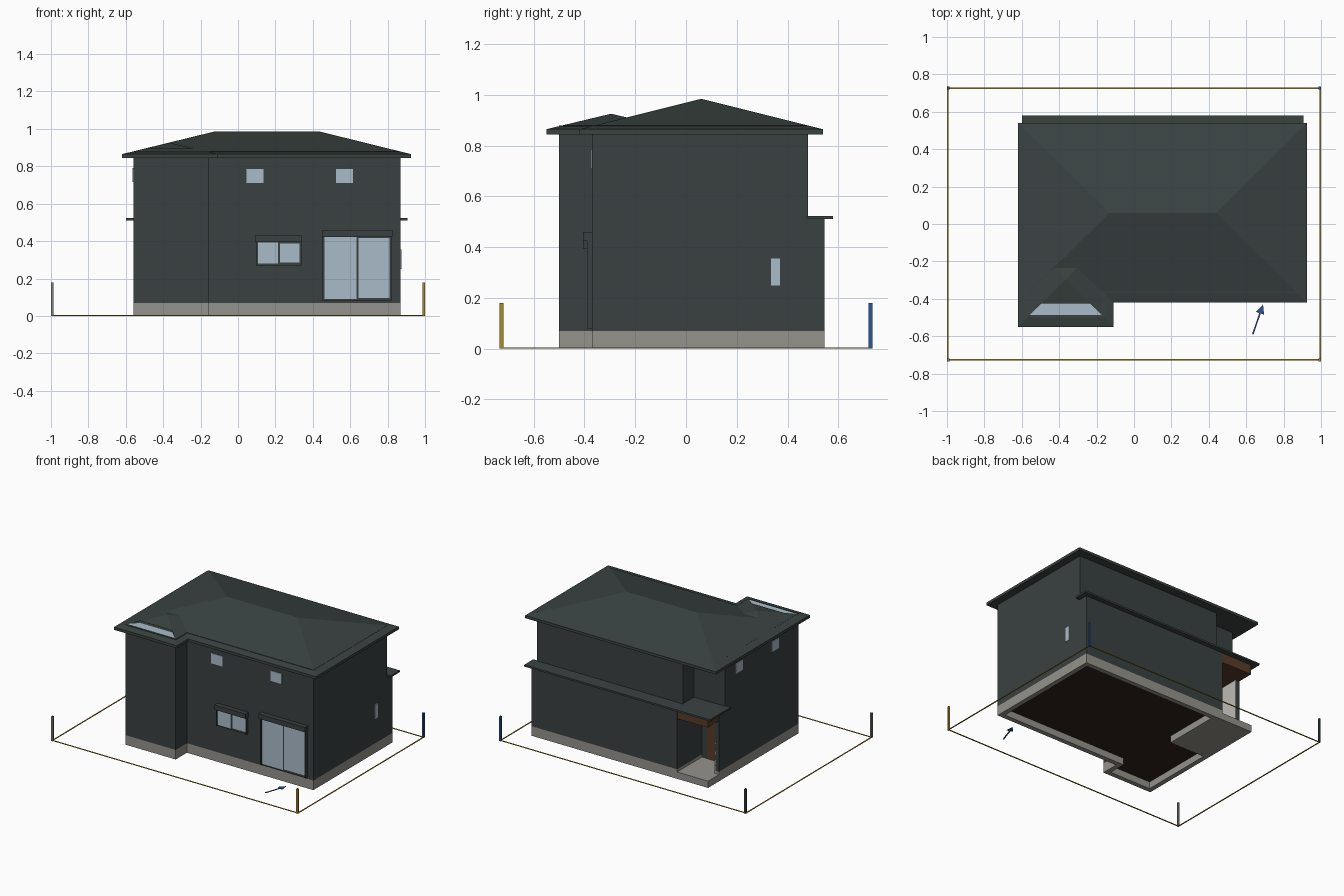
import bpy, bmesh
from mathutils import Vector

cube = bpy.data.objects.get("Cube")
if cube:
    bpy.data.objects.remove(cube)


def material(name, r, g, b):
    m = bpy.data.materials.new(name)
    m.use_nodes = True
    m.diffuse_color = (r, g, b, 1)
    bsdf = next(n for n in m.node_tree.nodes if n.type == "BSDF_PRINCIPLED")
    bsdf.inputs["Base Color"].default_value = (r, g, b, 1)
    return m


WALL = material("dark slate wall", 0.042, 0.053, 0.053)
ROOF = material("dark green roof", 0.042, 0.056, 0.053)
STONE = material("grey foundation", 0.30, 0.29, 0.26)
GLASS = material("pale blue glass", 0.40, 0.50, 0.58)
FLOOR = material("dark brown underside", 0.03, 0.017, 0.011)
WOOD = material("brown wood", 0.10, 0.045, 0.02)
PALE = material("pale inner wall", 0.52, 0.50, 0.47)
GOLD = material("gold marker", 0.40, 0.26, 0.02)
BLUE = material("blue marker", 0.025, 0.09, 0.30)
GREY = material("grey marker", 0.22, 0.22, 0.21)


def finish(name, bm, *mats):
    me = bpy.data.meshes.new(name)
    bm.to_mesh(me)
    bm.free()
    for m in mats:
        me.materials.append(m)
    ob = bpy.data.objects.new(name, me)
    bpy.context.collection.objects.link(ob)


def prism_mesh(outline, z0, z1):
    """Vertical prism over an outline; returns the mesh and its bottom face."""
    bm = bmesh.new()
    low = [bm.verts.new((x, y, z0)) for x, y in outline]
    top = [bm.verts.new((x, y, z1)) for x, y in outline]
    n = len(outline)
    bottom = bm.faces.new(low[::-1])
    bm.faces.new(top)
    for i in range(n):
        j = (i + 1) % n
        bm.faces.new((low[i], low[j], top[j], top[i]))
    bmesh.ops.recalc_face_normals(bm, faces=bm.faces)
    return bm, bottom


def prism(name, outline, z0, z1, mat):
    finish(name, prism_mesh(outline, z0, z1)[0], mat)


def box(name, x, y, z, mat):
    outline = [(x[0], y[0]), (x[1], y[0]), (x[1], y[1]), (x[0], y[1])]
    prism(name, outline, z[0], z[1], mat)


def surface(name, polygons, mat):
    bm = bmesh.new()
    for poly in polygons:
        bm.faces.new([bm.verts.new(p) for p in poly])
    bmesh.ops.remove_doubles(bm, verts=bm.verts, dist=0.0001)
    finish(name, bm, mat)


# House footprint: the front is shared by both storeys
L, R, F, WING, STEP = -0.56, 0.87, -0.37, -0.50, -0.155
PX, PY = -0.31, 0.25
front = [(L, WING), (STEP, WING), (STEP, F), (R, F)]
base = front + [(R, 0.545), (PX, 0.545), (PX, PY), (L, PY)]
ground = base[:-1] + [(-0.53, PY), (-0.53, 0.42), (L, 0.42)]
upper = front + [(R, 0.48), (PX, 0.48), (PX, 0.35), (L, 0.35)]

prism("ground_floor_walls", ground, 0.07, 0.515, WALL)
prism("upper_floor_walls", upper, 0.515, 0.88, WALL)

# Foundation, hollow underneath
bm, bottom = prism_mesh(base, 0, 0.07)
bmesh.ops.inset_region(bm, faces=[bottom], thickness=0.035, use_even_offset=True)
recess = bmesh.ops.extrude_discrete_faces(bm, faces=[bottom])["faces"][0]
bmesh.ops.translate(bm, verts=recess.verts, vec=(0, 0, 0.05))
recess.material_index = 1
finish("foundation", bm, STONE, FLOOR)
box("porch_wall_footing", (L, -0.53), (PY, 0.42), (0, 0.07), STONE)

# Entrance porch
box("porch_floor", (L, -0.24), (0.09, 0.545), (0, 0.05), STONE)
box("porch_soffit", (L + 0.003, PX), (PY, 0.543), (0.44, 0.512), WOOD)
box("porch_side_lining", (-0.532, -0.526), (PY, 0.42), (0.05, 0.44), PALE)
box("porch_back_lining", (-0.53, PX), (PY - 0.002, PY + 0.004), (0.05, 0.44), PALE)
box("entrance_door", (-0.47, -0.35), (PY, PY + 0.009), (0.05, 0.43), WOOD)
box("door_side_panel", (-0.35, PX), (PY, PY + 0.008), (0.05, 0.43), WALL)
prism("lower_roof", [(0.905, 0.475), (0.905, 0.58), (-0.60, 0.58), (-0.60, 0.34),
                     (PX, 0.34), (PX, 0.475)], 0.511, 0.524, ROOF)

# Main hipped roof
EX0, EX1, EY0, EY1, EZ = -0.62, 0.925, -0.42, 0.54, 0.865
c = [(EX0, EY0, EZ), (EX1, EY0, EZ), (EX1, EY1, EZ), (EX0, EY1, EZ)]
ra, rb = (-0.13, 0.06, 0.985), (0.44, 0.06, 0.985)
surface("main_roof", [(c[0], c[1], rb, ra), (c[1], c[2], rb),
                      (c[2], c[3], ra, rb), (c[3], c[0], ra)], ROOF)

# Wing roof: a pyramid with an open strip over a flat skylight
WX, WY, WB = -0.11, -0.55, -0.04
w = [Vector(p) for p in ((EX0, WY, EZ), (WX, WY, EZ), (WX, WB, EZ), (EX0, WB, EZ))]
apex = Vector(((EX0 + WX) / 2, (WY + WB) / 2, 0.926))
low_l, low_r = w[0].lerp(apex, 0.25), w[1].lerp(apex, 0.25)
top_l, top_r = w[0].lerp(apex, 0.49), w[1].lerp(apex, 0.49)
surface("wing_roof", [(w[0], w[1], low_r, low_l), (top_l, top_r, apex),
                      (w[1], w[2], apex, top_r, low_r), (w[2], w[3], apex),
                      (w[3], w[0], low_l, top_l, apex)], ROOF)
surface("wing_skylight", [[(p.x, p.y, low_l.z + 0.0005)
                           for p in (low_l, low_r, top_r, top_l)]], GLASS)

# Eaves under both roofs
prism("eaves", [(EX0, WY), (WX, WY), (WX, EY0), (EX1, EY0), (EX1, EY1), (EX0, EY1)],
      0.845, EZ, ROOF)

# Small front and side windows
for i, x in enumerate((0.045, 0.525)):
    box(f"front_upper_window_{i + 1}", (x, x + 0.09), (F - 0.004, F + 0.004),
        (0.71, 0.785), GLASS)
for i, y in enumerate((-0.23, 0.185)):
    box(f"side_upper_window_{i + 1}", (L - 0.004, L + 0.004), (y - 0.04, y + 0.04),
        (0.715, 0.79), GLASS)
box("side_lower_window", (R - 0.004, R + 0.004), (0.335, 0.37), (0.25, 0.355), GLASS)


# Shuttered front windows: frame, two panes, side rails and a shutter box
def shutter_window(name, x0, x1, z0, z1, box_top):
    mid, y, lip = (x0 + x1) / 2, F - 0.012, 0.011
    box(name + "_frame", (x0, x1), (y, F), (z0, z1), WALL)
    box(name + "_right_pane", (x0 + lip, mid - 0.003), (y - 0.004, y),
        (z0 + lip, z1 - 0.002), GLASS)
    box(name + "_left_pane", (mid + 0.006, x1 - lip), (y - 0.002, y),
        (z0 + lip + 0.005, z1 - 0.008), GLASS)
    box(name + "_shutter_box", (x0 - 0.003, x1 + 0.003), (F - 0.035, F),
        (z1, box_top), WALL)
    for side, x in (("right", x0), ("left", x1 - 0.008)):
        box(f"{name}_{side}_rail", (x, x + 0.008), (F - 0.02, F), (z0, z1), WALL)


shutter_window("small_window", 0.095, 0.34, 0.27, 0.395, 0.43)
shutter_window("patio_door", 0.452, 0.822, 0.08, 0.425, 0.46)

# Plot boundary lines and corner posts
BX, BY, T = 0.995, 0.727, 0.004
for side, s in (("left", 1), ("right", -1)):
    box(f"{side}_boundary", (s * BX - T, s * BX + T), (-BY, BY), (0, T), GOLD)
for side, s in (("back", 1), ("front", -1)):
    box(f"{side}_boundary", (-BX, BX), (s * BY - T, s * BY + T), (0, T), GOLD)
for name, sx, sy, mat in (("front_left", 1, -1, GOLD), ("back_left", 1, 1, BLUE),
                          ("front_right", -1, -1, GREY), ("back_right", -1, 1, WALL)):
    x, y, h = sx * 0.993, sy * BY, 0.007
    box(name + "_post", (x - h, x + h), (y - h, y + h), (0, 0.18), mat)

# Ground arrow pointing at the house
tail, tip = Vector((0.635, -0.59)), Vector((0.69, -0.43))
d = (tip - tail).normalized()
n = Vector((-d.y, d.x))
neck = tip - d * 0.05
arrow = [tail - n * T, neck - n * T, neck - n * 0.023, tip,
         neck + n * 0.023, neck + n * T, tail + n * T]
prism("ground_arrow", arrow, 0, T, BLUE)
